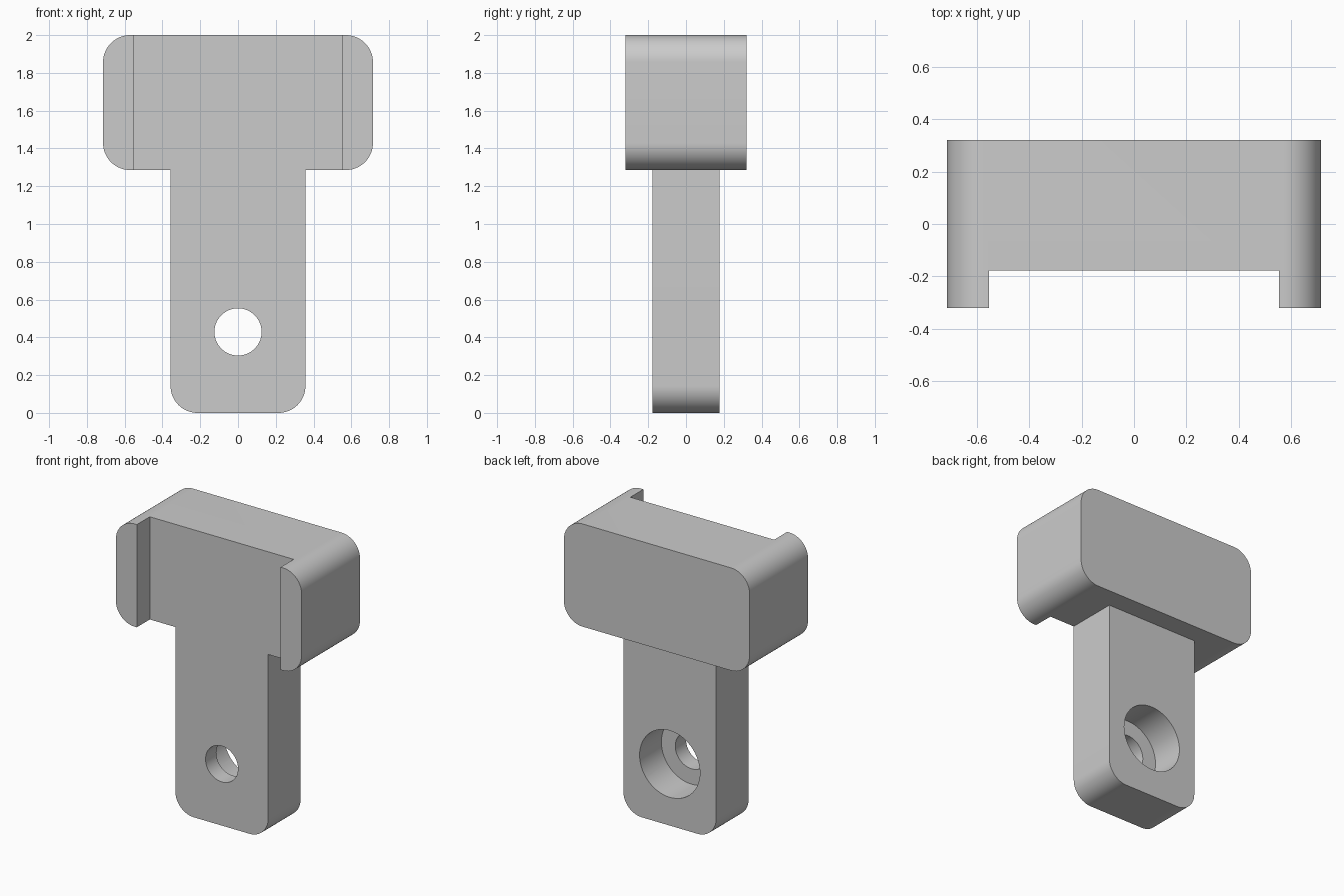
import bpy, bmesh
from math import sin, cos, pi, radians
from mathutils import Matrix

cube = bpy.data.objects.get("Cube")
if cube:
    bpy.data.objects.remove(cube, do_unlink=True)

U = 2 / 56  # design unit: the part is 56 units tall

grey = bpy.data.materials.new("plain grey")
grey.use_nodes = True
colour = (0.6, 0.6, 0.6, 1)
grey.diffuse_color = colour
grey.node_tree.nodes["Principled BSDF"].inputs["Base Color"].default_value = colour


def extrude_profile(name, points, y0, y1):
    """Extrude an x-z outline along y."""
    bm = bmesh.new()
    face = bm.faces.new([bm.verts.new((x * U, y0 * U, z * U)) for x, z in points])
    out = bmesh.ops.extrude_face_region(bm, geom=[face])
    moved = [v for v in out["geom"] if isinstance(v, bmesh.types.BMVert)]
    bmesh.ops.translate(bm, verts=moved, vec=(0, (y1 - y0) * U, 0))
    bmesh.ops.recalc_face_normals(bm, faces=bm.faces[:])
    mesh = bpy.data.meshes.new(name)
    bm.to_mesh(mesh)
    bm.free()
    mesh.materials.append(grey)
    obj = bpy.data.objects.new(name, mesh)
    bpy.context.collection.objects.link(obj)
    return obj


def arc(cx, cz, r, start, sweep, steps):
    return [(cx + r * cos(start + sweep * i / steps), cz + r * sin(start + sweep * i / steps))
            for i in range(steps + 1)]


def rounded(half, z0, z1, r, round_top=True):
    """Rectangle outline with rounded lower, and optionally upper, corners."""
    pts = arc(-half + r, z0 + r, r, pi, pi / 2, 16) + arc(half - r, z0 + r, r, -pi / 2, pi / 2, 16)
    if round_top:
        pts += arc(half - r, z1 - r, r, 0, pi / 2, 16) + arc(-half + r, z1 - r, r, pi / 2, pi / 2, 16)
    else:
        pts += [(half, z1), (-half, z1)]
    return pts


def circle(r, z):
    return arc(0, z, r, 0, 2 * pi, 64)[:-1]


def combine(target, other, operation):
    mod = target.modifiers.new(operation.lower(), "BOOLEAN")
    mod.operation = operation
    mod.solver = "EXACT"
    mod.object = other
    bpy.context.view_layer.objects.active = target
    bpy.ops.object.modifier_apply(modifier=mod.name)
    bpy.data.objects.remove(other, do_unlink=True)


# Wide head block with the narrower stem below it
body = extrude_profile("bracket_body", rounded(20, 36, 56, 4), -9, 9)
combine(body, extrude_profile("stem", rounded(10, 0, 46, 4, False), -8, 5), "UNION")

# Front channel between the two side lips, flush with the stem front
channel = [(-15.5, -5), (15.5, -5), (15.5, 60), (-15.5, 60)]
combine(body, extrude_profile("channel_cutter", channel, -12, -5), "DIFFERENCE")

# Screw hole with a wide counterbore from the back
combine(body, extrude_profile("hole_cutter", circle(3.5, 12), -12, 12), "DIFFERENCE")
combine(body, extrude_profile("counterbore_cutter", circle(6.5, 12), -1.7, 12), "DIFFERENCE")

# Smooth the rounded walls, keep the edges crisp
bpy.ops.object.select_all(action="DESELECT")
body.select_set(True)
bpy.context.view_layer.objects.active = body
bpy.ops.object.shade_smooth_by_angle(angle=radians(30))
